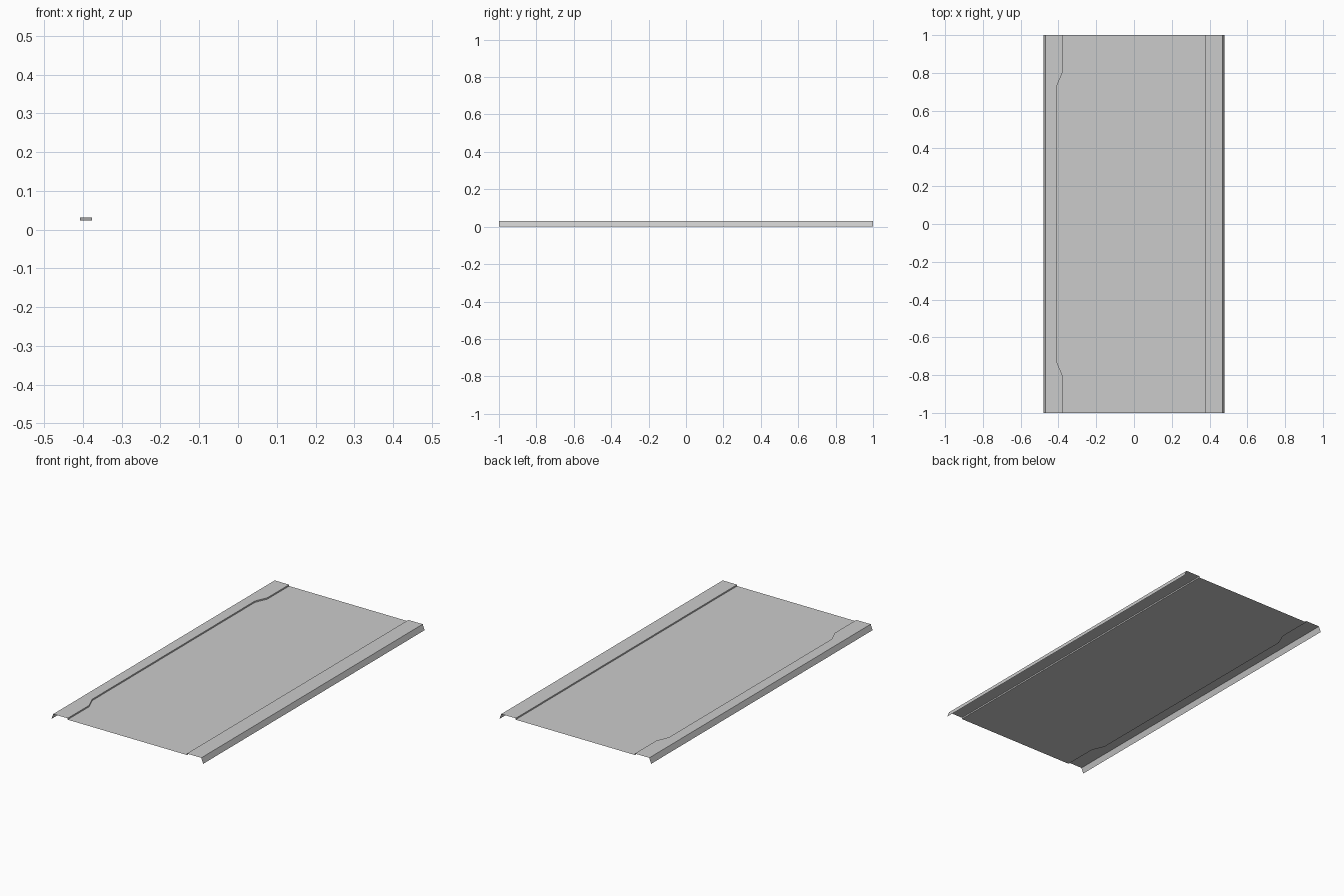
import bpy, bmesh

if "Cube" in bpy.data.objects:
    bpy.data.objects.remove(bpy.data.objects["Cube"])

TOP, FLOOR = 0.031, 0.023

# Stations along the length with the position of the left step (notched in the middle)
stations = [(-1.0, -0.377), (-0.805, -0.377), (-0.735, -0.407),
            (0.735, -0.407), (0.805, -0.377), (1.0, -0.377)]


def profile(step):
    """Cross-section: lip, raised rim, step, sunken deck, step, rim, lip."""
    return [(-0.48, 0), (-0.468, TOP), (step, TOP), (step, FLOOR),
            (0.377, FLOOR), (0.377, TOP), (0.468, TOP), (0.48, 0)]


def add_strip(name, first, last):
    """Loft the profile points first..last along y as a thin sheet."""
    bm = bmesh.new()
    rows = [[bm.verts.new((x, y, z)) for x, z in profile(step)[first:last + 1]]
            for y, step in stations]
    for a, b in zip(rows, rows[1:]):
        for i in range(len(a) - 1):
            bm.faces.new((a[i], a[i + 1], b[i + 1], b[i]))
    bmesh.ops.recalc_face_normals(bm, faces=bm.faces)
    bm.normal_update()
    # Keep the outside of the sheet facing up
    if sum(f.normal.z * f.calc_area() for f in bm.faces) < 0:
        bmesh.ops.reverse_faces(bm, faces=bm.faces)
    mesh = bpy.data.meshes.new(name)
    bm.to_mesh(mesh)
    bm.free()
    obj = bpy.data.objects.new(name, mesh)
    bpy.context.collection.objects.link(obj)
    return obj


# Whole panel as one folded sheet
add_strip("folded_panel", 0, 7)
